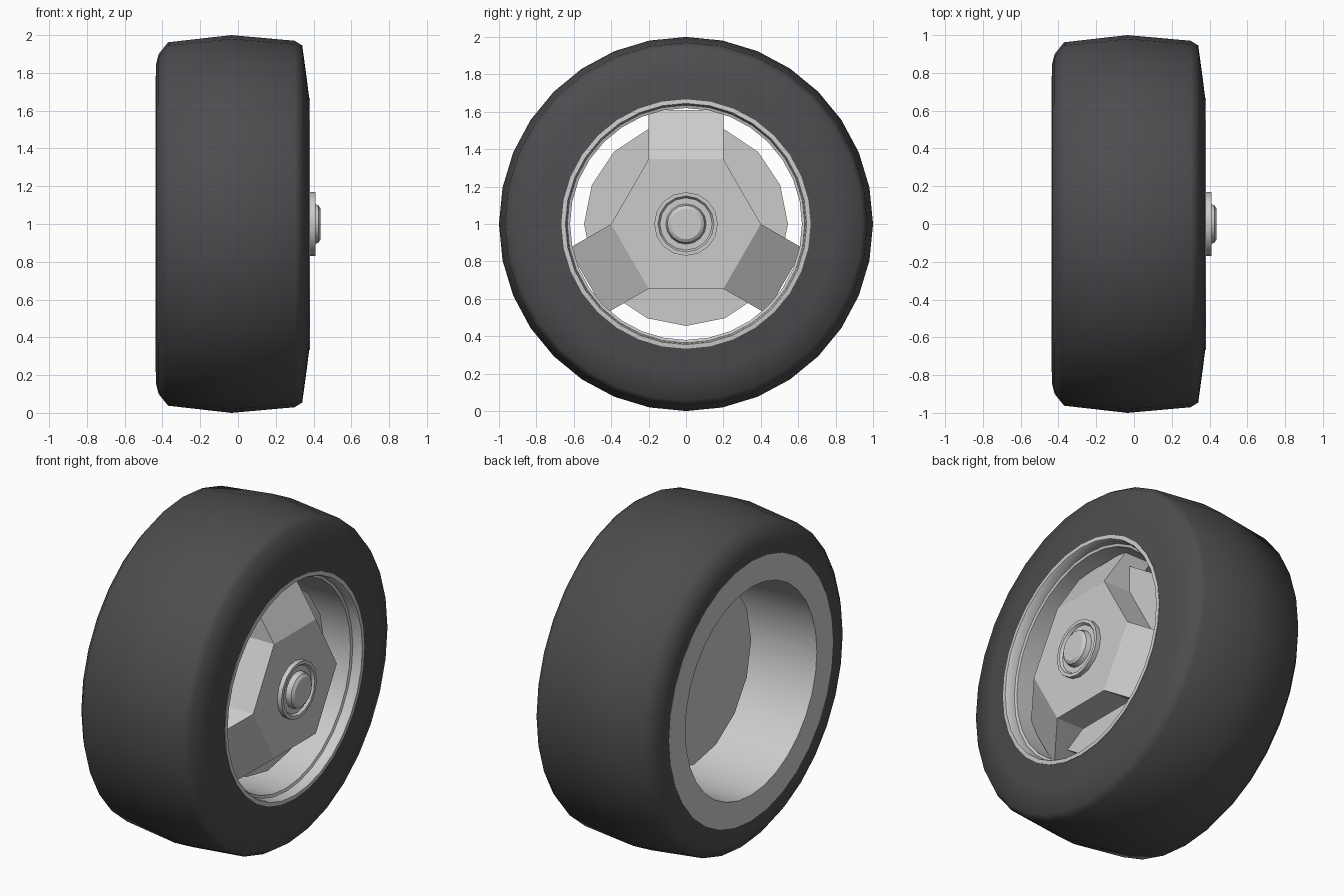
import bpy, bmesh, math

if "Cube" in bpy.data.objects:
    bpy.data.objects.remove(bpy.data.objects["Cube"])

RUBBER = bpy.data.materials.new("dark_rubber")
RUBBER.diffuse_color = (0.075, 0.075, 0.08, 1)
RUBBER.use_nodes = True
RUBBER.node_tree.nodes["Principled BSDF"].inputs["Base Color"].default_value = RUBBER.diffuse_color


def finish(name, bm, mat=None, smooth=None):
    bmesh.ops.remove_doubles(bm, verts=bm.verts, dist=1e-5)
    bmesh.ops.recalc_face_normals(bm, faces=bm.faces)
    me = bpy.data.meshes.new(name)
    bm.to_mesh(me)
    bm.free()
    ob = bpy.data.objects.new(name, me)
    bpy.context.collection.objects.link(ob)
    ob.location.z = 1.0
    if mat:
        me.materials.append(mat)
    if smooth:
        bpy.ops.object.select_all(action='DESELECT')
        ob.select_set(True)
        bpy.context.view_layer.objects.active = ob
        bpy.ops.object.shade_smooth_by_angle(angle=math.radians(smooth))
    return ob


def lathe(name, profile, sides, mat=None, smooth=30, closed=False):
    """Spin (x, radius) points round the x axis."""
    bm = bmesh.new()
    rings = []
    for i in range(sides):
        a = 2 * math.pi * i / sides
        rings.append([bm.verts.new((x, r * math.cos(a), r * math.sin(a))) for x, r in profile])
    n = len(profile)
    for i in range(sides):
        p, q = rings[i], rings[(i + 1) % sides]
        for j in range(n if closed else n - 1):
            k = (j + 1) % n
            bm.faces.new((p[j], p[k], q[k], q[j]))
    # flat caps on solid ends
    if not closed:
        for j in (0, n - 1):
            bm.faces.new([ring[j] for ring in rings])
    return finish(name, bm, mat, smooth)


# Tyre
lathe("tyre", [(-0.435, 0.78), (-0.435, 0.84), (-0.42, 0.90), (-0.37, 0.962),
               (-0.035, 1.0), (0.30, 0.97), (0.34, 0.945), (0.36, 0.80),
               (0.378, 0.66), (0.30, 0.66), (-0.36, 0.78)],
      32, RUBBER, 60, closed=True)

# Rim barrel with stepped front lip and flat back flange
lathe("rim", [(-0.436, 0.785), (-0.436, 0.63), (0.0, 0.62), (0.32, 0.62),
              (0.325, 0.635), (0.375, 0.64), (0.382, 0.645), (0.38, 0.667),
              (0.32, 0.667), (-0.39, 0.667), (-0.39, 0.77)],
      32, None, 30, closed=True)

# Drum behind the spokes
lathe("brake_drum", [(-0.055, 0.545), (0.20, 0.545)], 16, None, 30)

# Hub plate with three sloping spokes
bm = bmesh.new()
FRONT, BACK, TIP = 0.382, 0.20, 0.61
SLOPE = 0.17


def vert(x, u, v, a):
    # u runs along the spoke, v across it
    return bm.verts.new((x, u * math.cos(a) - v * math.sin(a), u * math.sin(a) + v * math.cos(a)))


front, back = [], []
for i in range(6):
    a = math.radians(60 + 60 * i)
    front.append(vert(FRONT, 0.4, 0, a))
    back.append(vert(BACK, 0.4, 0, a))
bm.faces.new(front)
bm.faces.new(back[::-1])
for i in range(6):
    j = (i + 1) % 6
    inner = [front[i], front[j], back[j], back[i]]
    if i % 2:
        bm.faces.new(inner)
        continue
    a = math.radians(90 + 60 * i)
    outer = [vert(FRONT - SLOPE, TIP, -0.2, a), vert(FRONT - SLOPE, TIP, 0.2, a),
             vert(BACK - SLOPE, TIP, 0.2, a), vert(BACK - SLOPE, TIP, -0.2, a)]
    for k in range(4):
        m = (k + 1) % 4
        bm.faces.new((inner[k], inner[m], outer[m], outer[k]))
    bm.faces.new(outer)
finish("spokes", bm)

# Centre washer and cap
lathe("hub_cap", [(0.37, 0.17), (0.41, 0.17), (0.41, 0.15), (0.395, 0.14),
                  (0.395, 0.108), (0.425, 0.10), (0.437, 0.082)], 16, None, 30)
